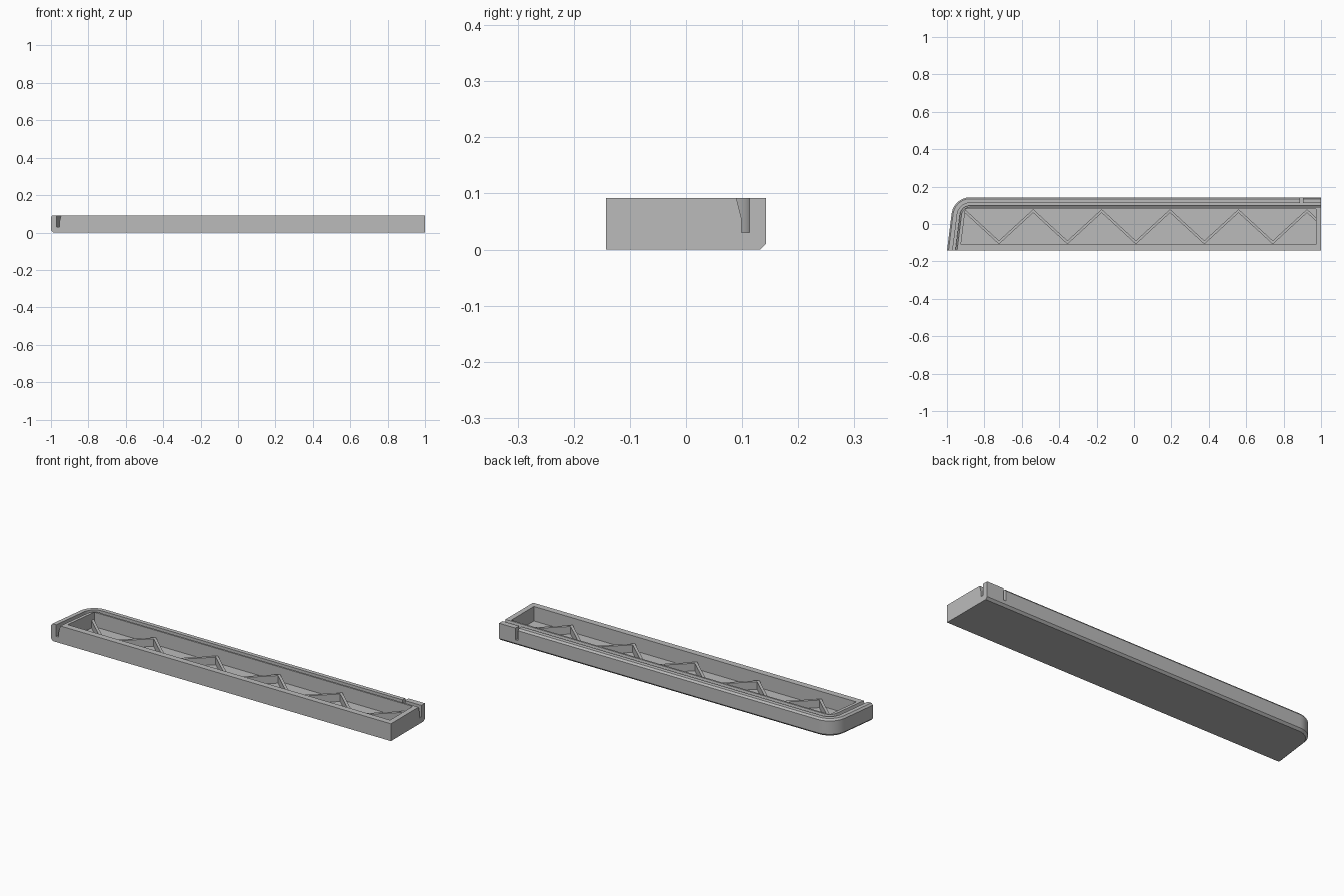
import bpy, bmesh, math
from mathutils import Vector

old = bpy.data.objects.get("Cube")
if old:
    bpy.data.objects.remove(old, do_unlink=True)

FRONT, BACK, RIGHT, TOP = -0.143, 0.143, 1.0, 0.092
SLANT = 0.036 / 0.286      # lean of the left end
RADIUS = 0.1               # rounded back left corner

grey = bpy.data.materials.new("Plain grey")
grey.diffuse_color = (0.5, 0.5, 0.5, 1)
grey.use_nodes = True
grey.node_tree.nodes["Principled BSDF"].inputs["Base Color"].default_value = (0.5, 0.5, 0.5, 1)


def left_edge(d, y):
    """x of the slanted left side, moved inward by d"""
    return -1 + (y - FRONT) * SLANT + d * math.hypot(1, SLANT)


def rim_path(d, overrun=0.0, steps=12):
    """Path from the front along the left end, round the corner, to the right end"""
    r = RADIUS - d
    cy = BACK - RADIUS
    cx = left_edge(RADIUS, cy)
    lean = math.atan(SLANT)
    pts = [(left_edge(d, FRONT - overrun), FRONT - overrun)]
    for i in range(steps + 1):
        a = math.pi - lean + (math.pi / 2 - math.pi + lean) * i / steps
        pts.append((cx + r * math.cos(a), cy + r * math.sin(a)))
    pts.append((RIGHT + overrun, BACK - d))
    return pts


def add_object(name, bm):
    bmesh.ops.recalc_face_normals(bm, faces=bm.faces)
    mesh = bpy.data.meshes.new(name)
    bm.to_mesh(mesh)
    bm.free()
    mesh.materials.append(grey)
    ob = bpy.data.objects.new(name, mesh)
    bpy.context.scene.collection.objects.link(ob)
    return ob


def loft(name, rings, cap=True, closed=False):
    """Skin a list of equal closed rings; either cap the ends or join them"""
    bm = bmesh.new()
    vs = [[bm.verts.new(p) for p in ring] for ring in rings]
    n = len(vs[0])
    for a, b in zip(vs, vs[1:]):
        for i in range(n):
            j = (i + 1) % n
            bm.faces.new((a[i], a[j], b[j], b[i]))
    bm.faces.new(vs[0])
    bm.faces.new(vs[-1])
    return add_object(name, bm)


def prism(name, outline, z0, z1):
    return loft(name, [[(x, y, z) for x, y in outline] for z in (z0, z1)])


def box(name, x0, x1, y0, y1, z0, z1):
    return prism(name, [(x0, y0), (x1, y0), (x1, y1), (x0, y1)], z0, z1)


def cut(target, cutter):
    cutter.hide_render = True
    mod = target.modifiers.new(cutter.name, 'BOOLEAN')
    mod.operation = 'DIFFERENCE'
    mod.solver = 'EXACT'
    mod.object = cutter
    bpy.context.view_layer.objects.active = target
    bpy.ops.object.modifier_apply(modifier=mod.name)
    bpy.data.objects.remove(cutter, do_unlink=True)


# Tray body with chamfered left and back edges
levels = [(0.011, 0), (0, 0.011), (0, TOP - 0.01), (0.008, TOP)]
body = loft("tray_body", [[(x, y, z) for x, y in rim_path(d) + [(RIGHT, FRONT)]]
                          for d, z in levels])

# Groove following the rim, flared on its inner side
section = [(0.030, 0.03), (0.044, 0.03), (0.044, 0.055), (0.0565, 0.105), (0.030, 0.105)]
paths = [[(x, y, z) for x, y in rim_path(d, 0.05)] for d, z in section]
cut(body, loft("groove_cutter", [list(ring) for ring in zip(*paths)]))

# Main pocket
FLOOR, P0, P1, PR = 0.015, -0.11, 0.08, 0.972
cut(body, prism("pocket_cutter", [(left_edge(0.07, P0), P0), (PR, P0), (PR, P1),
                                  (left_edge(0.07, P1), P1)], FLOOR, 0.12))

# Notch through the back lip and the square block beside it
cut(body, box("notch_cutter", 0.888, 0.903, 0.105, 0.16, 0.03, 0.12))
box("lip_end_block", 0.903, RIGHT, 0.113, BACK, 0.07, TOP)

# Zigzag stiffening rib on the pocket floor
half, low, high, width = 0.183, -0.0985, 0.0695, 0.014
pts = [Vector((-0.905 + i * half, high if i % 2 == 0 else low)) for i in range(11)]
t = (PR - pts[-1].x) / half
pts.append(Vector((PR, high + (low - high) * t)))
rise = width / 2 * math.hypot(half, high - low) / half
upper = [(p.x, p.y + rise) for p in pts]
lower = [(p.x, p.y - rise) for p in reversed(pts)]
rib = prism("zigzag_rib", upper + lower, FLOOR - 0.005, 0.055)

# Smooth the rounded corner while keeping hard edges
bpy.ops.object.select_all(action='DESELECT')
body.select_set(True)
bpy.context.view_layer.objects.active = body
bpy.ops.object.shade_smooth_by_angle(angle=math.radians(25))
